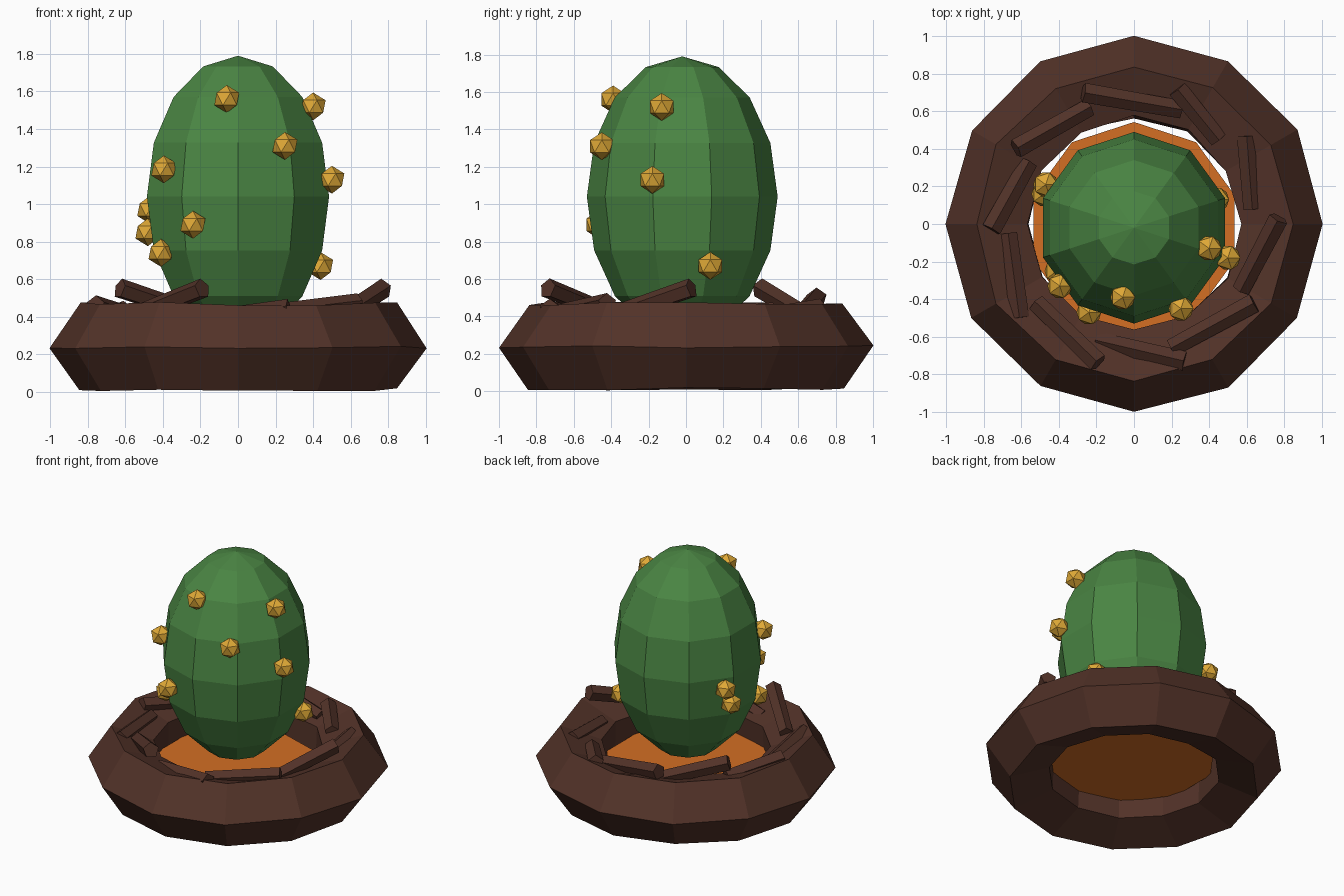
import bpy, bmesh, math, random
from mathutils import Vector

if "Cube" in bpy.data.objects:
    bpy.data.objects.remove(bpy.data.objects["Cube"])

random.seed(4)


def lin(c):
    c /= 255
    return c / 12.92 if c <= 0.04045 else ((c + 0.055) / 1.055) ** 2.4


def material(name, r, g, b):
    m = bpy.data.materials.new(name)
    m.diffuse_color = (lin(r), lin(g), lin(b), 1)
    m.use_nodes = True
    m.node_tree.nodes["Principled BSDF"].inputs["Base Color"].default_value = m.diffuse_color
    return m


BARK = material("dark_bark", 82, 50, 40)
GREEN = material("egg_green", 74, 133, 67)
GOLD = material("wart_gold", 222, 168, 54)
ORANGE = material("ember_orange", 212, 110, 36)


def finish(name, bm, mat):
    bmesh.ops.remove_doubles(bm, verts=bm.verts, dist=1e-4)
    bmesh.ops.recalc_face_normals(bm, faces=bm.faces)
    me = bpy.data.meshes.new(name)
    bm.to_mesh(me)
    bm.free()
    me.materials.append(mat)
    ob = bpy.data.objects.new(name, me)
    bpy.context.collection.objects.link(ob)
    return ob


def lathe(name, profile, sides, mat, closed=False, cy=0.0, jitter=0.0):
    """Spin (radius, z) points round the z axis, with a corner facing front."""
    bm = bmesh.new()
    rings = []
    for k in range(sides):
        a = -math.pi / 2 + 2 * math.pi * k / sides
        ring = []
        for r, z in profile:
            j = [random.uniform(-jitter, jitter) for _ in range(2)]
            ring.append(bm.verts.new(((r + j[0]) * math.cos(a),
                                      cy + (r + j[0]) * math.sin(a), z + j[1])))
        rings.append(ring)
    n = len(profile)
    for k in range(sides):
        a, b = rings[k], rings[(k + 1) % sides]
        for i in range(n if closed else n - 1):
            i2 = (i + 1) % n
            bm.faces.new((a[i], b[i], b[i2], a[i2]))
    bmesh.ops.dissolve_degenerate(bm, dist=1e-4, edges=bm.edges)
    return finish(name, bm, mat)


# Nest ring: five-sided section swept round twelve sides
section = [(0.765 + 0.24 * math.cos(2 * math.pi * i / 5),
            0.24 + 0.228 / 0.951 * math.sin(2 * math.pi * i / 5)) for i in range(5)]
lathe("nest_ring", section, 12, BARK, closed=True, jitter=0.01)

# Egg: ten-sided stretched sphere
egg = [(0.51 * math.sin(math.pi * i / 8), 1.04 - 0.75 * math.cos(math.pi * i / 8))
       for i in range(9)]
lathe("egg", egg, 10, GREEN, cy=-0.02)

# Glowing nest floor
bm = bmesh.new()
bm.faces.new([bm.verts.new((0.563 * math.sin(math.pi * k / 5),
                            -0.02 + 0.563 * math.cos(math.pi * k / 5), 0.23))
              for k in range(10)])
finish("nest_floor", bm, ORANGE)

# Golden warts on the egg
warts = [(-.06, -.39, 1.56), (.40, -.13, 1.52), (.25, -.45, 1.31), (.50, -.18, 1.13),
         (-.395, -.33, 1.185), (-.24, -.47, .89), (-.41, -.25, .74), (.44, .13, .67),
         (-.47, .21, .97), (-.48, .16, .85)]
for i, p in enumerate(warts):
    bm = bmesh.new()
    bmesh.ops.create_icosphere(bm, subdivisions=1, radius=0.074)
    ob = finish(f"wart_{i + 1}", bm, GOLD)
    ob.location = p

# Loose sticks lying round the top of the nest: start and end points
sticks = [((-.27, .70, .50), (.25, .61, .40)), ((.23, .72, .44), (.45, .45, .40)),
          ((.60, .47, .42), (.63, .08, .39)), ((.77, .03, .55), (.57, -.35, .42)),
          ((.64, -.42, .47), (.20, -.66, .42)), ((.27, -.73, .44), (-.20, -.62, .38)),
          ((-.19, -.74, .55), (-.52, -.42, .42)), ((-.61, -.50, .43), (-.67, -.05, .41)),
          ((-.76, -.03, .46), (-.56, .33, .40)), ((-.63, .40, .55), (-.24, .62, .42))]
for i, (a, b) in enumerate(sticks):
    a, b = Vector(a), Vector(b)
    bm = bmesh.new()
    bmesh.ops.create_cone(bm, cap_ends=True, segments=5, radius1=0.05, radius2=0.055,
                          depth=(a - b).length)
    ob = finish(f"nest_stick_{i + 1}", bm, BARK)
    ob.location = (a + b) / 2
    ob.rotation_euler = (a - b).to_track_quat('Z', 'Y').to_euler()
